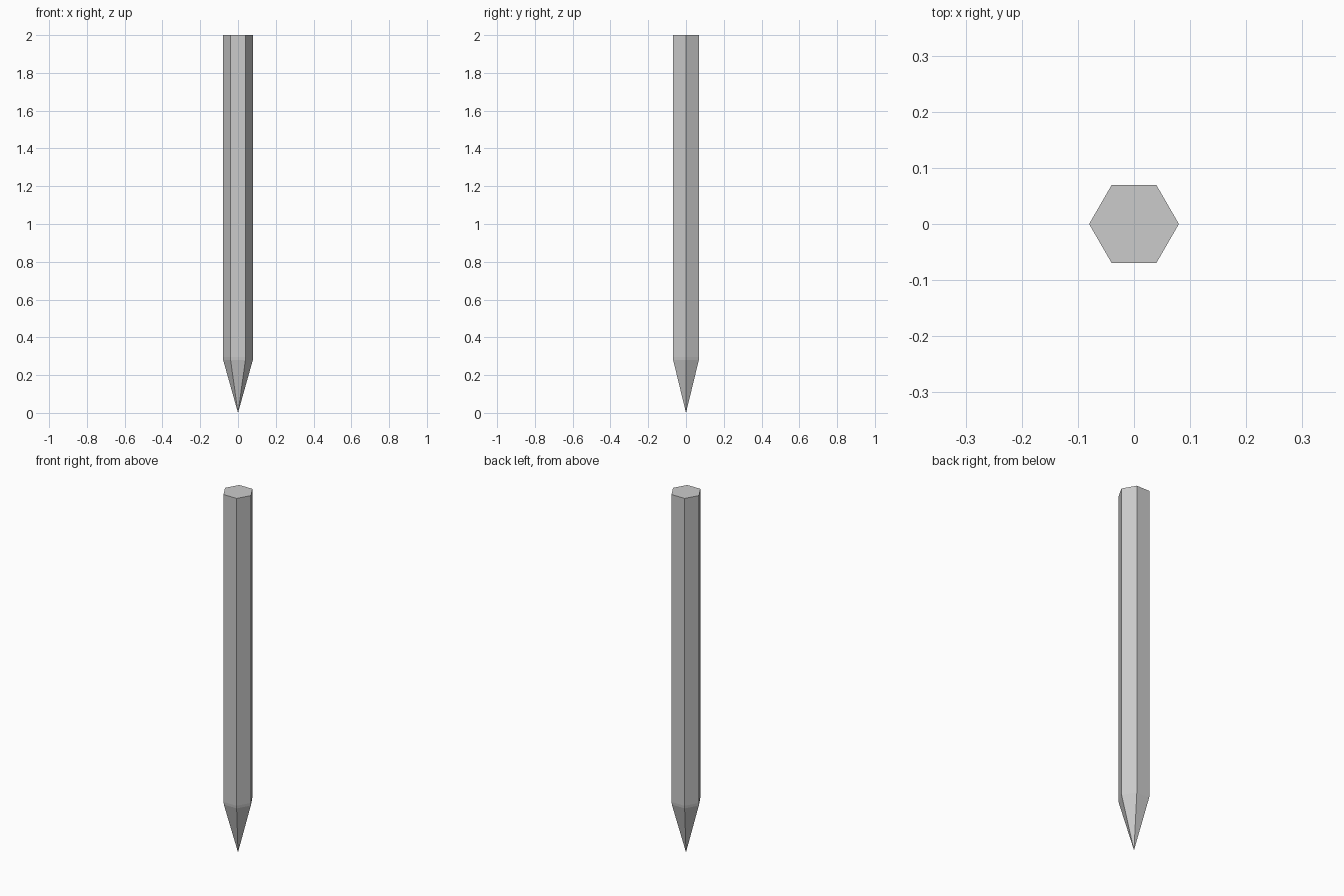
import bpy, bmesh
from math import cos, sin, pi

if "Cube" in bpy.data.objects:
    bpy.data.objects.remove(bpy.data.objects["Cube"])

SIDES = 6
# (height, corner radius) from the top down to the softened shoulder
RINGS = [(2.0, 0.08), (0.295, 0.08), (0.28, 0.0785)]

bm = bmesh.new()

# hexagonal shaft, corners on the x axis
rings = [[bm.verts.new((r * cos(2 * pi * i / SIDES), r * sin(2 * pi * i / SIDES), z))
          for i in range(SIDES)] for z, r in RINGS]
bm.faces.new(rings[0])
for upper, lower in zip(rings, rings[1:]):
    for i in range(SIDES):
        j = (i + 1) % SIDES
        bm.faces.new((upper[i], lower[i], lower[j], upper[j]))

# six-sided point
tip = bm.verts.new((0, 0, 0))
for i in range(SIDES):
    bm.faces.new((rings[-1][i], tip, rings[-1][(i + 1) % SIDES]))

bmesh.ops.recalc_face_normals(bm, faces=bm.faces)
mesh = bpy.data.meshes.new("pointed_hex_stake")
bm.to_mesh(mesh)
bm.free()
stake = bpy.data.objects.new("pointed_hex_stake", mesh)
bpy.context.collection.objects.link(stake)
